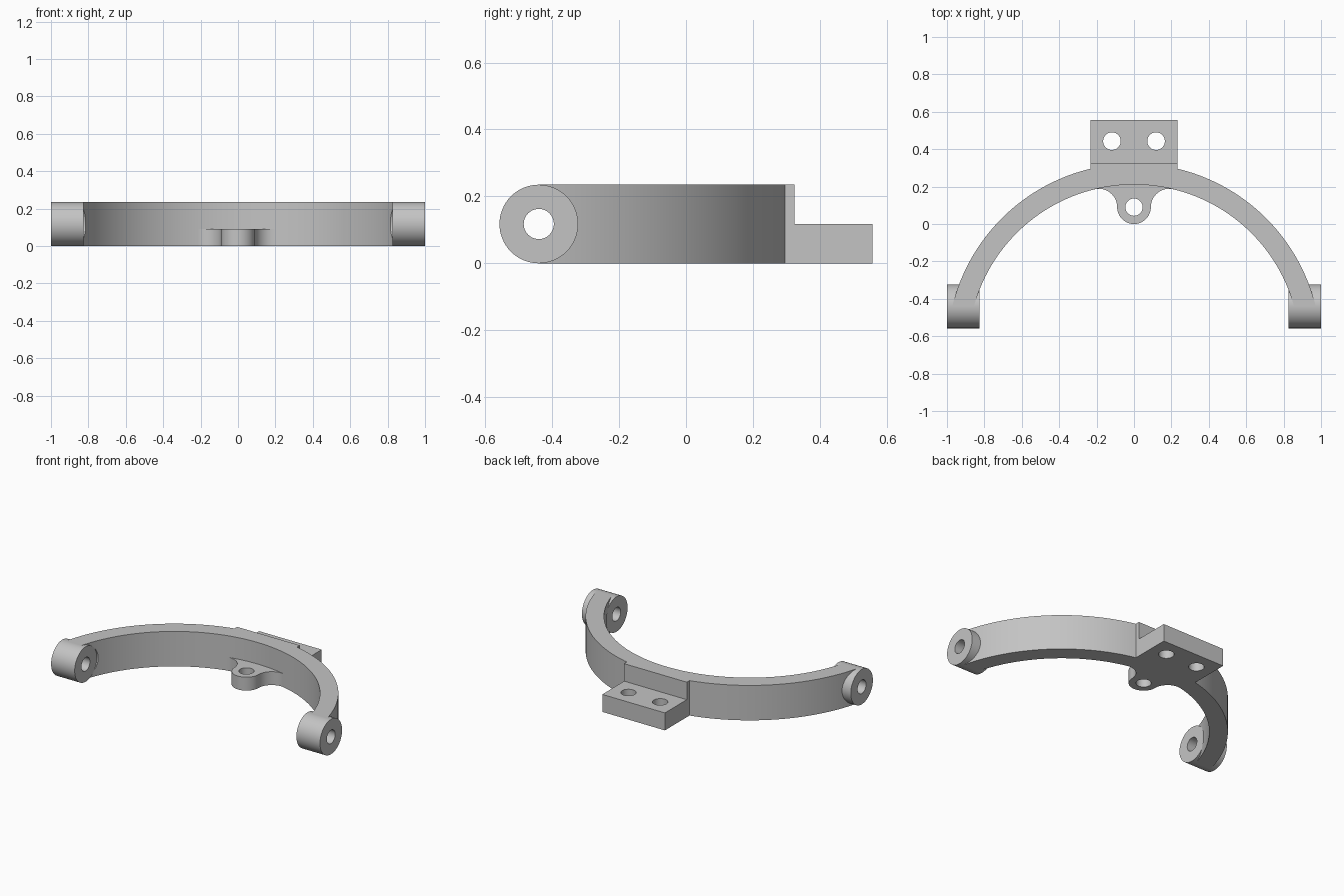
import bpy, bmesh
from math import sin, cos, asin, atan2, pi
from mathutils import Matrix

H = 0.235                      # full height of the bracket
ARC_Y = -0.677                 # centre of the curved arm
R_OUT, R_IN = 1.0, 0.888
END_Y = -0.44                  # line through both pivots
PLATE_X, WALL_Y, BACK_Y = 0.233, 0.324, 0.557
LUG_Y, LUG_R = 0.09, 0.09
BOSS_IN = 0.825                # inner face of each boss

if "Cube" in bpy.data.objects:
    bpy.data.objects.remove(bpy.data.objects["Cube"])

grey = bpy.data.materials.new("plain grey")
grey.use_nodes = True
grey.diffuse_color = (0.55, 0.55, 0.55, 1)
grey.node_tree.nodes["Principled BSDF"].inputs["Base Color"].default_value = grey.diffuse_color


def arc(cx, cy, r, a0, a1, n):
    steps = [a0 + (a1 - a0) * i / n for i in range(n + 1)]
    return [(cx + r * cos(a), cy + r * sin(a)) for a in steps]


def finish(name, bm):
    bmesh.ops.recalc_face_normals(bm, faces=bm.faces)
    mesh = bpy.data.meshes.new(name)
    bm.to_mesh(mesh)
    bm.free()
    mesh.materials.append(grey)
    obj = bpy.data.objects.new(name, mesh)
    bpy.context.collection.objects.link(obj)
    return obj


def prism(name, outline, height):
    bm = bmesh.new()
    face = bm.faces.new([bm.verts.new((x, y, 0)) for x, y in outline])
    top = bmesh.ops.extrude_face_region(bm, geom=[face])["geom"]
    verts = [v for v in top if isinstance(v, bmesh.types.BMVert)]
    bmesh.ops.translate(bm, verts=verts, vec=(0, 0, height))
    # the starting face must look down, so the shell is closed and outward
    return finish(name, bm)


def cylinder(name, centre, radius, depth, axis="Z"):
    bm = bmesh.new()
    turn = Matrix.Rotation(pi / 2, 4, "Y") if axis == "X" else Matrix()
    bmesh.ops.create_cone(bm, cap_ends=True, segments=64, radius1=radius, radius2=radius,
                          depth=depth, matrix=Matrix.Translation(centre) @ turn)
    return finish(name, bm)


def drill(obj, centre, radius, axis="Z"):
    cutter = cylinder("hole_cutter", centre, radius, 0.8, axis)
    cutter.hide_render = True
    mod = obj.modifiers.new("hole", "BOOLEAN")
    mod.operation, mod.solver, mod.object = "DIFFERENCE", "EXACT", cutter
    bpy.context.view_layer.objects.active = obj
    bpy.ops.object.modifier_apply(modifier=mod.name)
    bpy.data.objects.remove(cutter)


# Curved arm, with a flat wall at the back where the plate joins
def arm_angle(r):
    return asin((END_Y - ARC_Y) / r)


edge = pi / 2 - asin(PLATE_X / R_OUT)
right_side = arc(0, ARC_Y, R_OUT, arm_angle(R_OUT), edge, 40) + [(PLATE_X, WALL_Y)]
left_side = [(-x, y) for x, y in reversed(right_side)]
inner = arc(0, ARC_Y, R_IN, pi - arm_angle(R_IN), arm_angle(R_IN), 96)
arm = prism("curved_arm", right_side + left_side + inner, H)

# Mounting plate with two screw holes
plate = prism("mounting_plate", [(-PLATE_X, WALL_Y), (PLATE_X, WALL_Y),
                                 (PLATE_X, BACK_Y), (-PLATE_X, BACK_Y)], H / 2)
for side in (-1, 1):
    drill(plate, (side * 0.118, 0.443, 0), 0.047)

# Small lug inside the arm, with fillets tangent to both the nose and the arm
rise = LUG_Y - ARC_Y
fillet_r = (R_IN ** 2 - LUG_R ** 2 - rise ** 2) / (2 * (R_IN + LUG_R))
touch = atan2(rise, LUG_R + fillet_r)
fillet = arc(LUG_R + fillet_r, LUG_Y, fillet_r, touch, pi, 16)
nose = arc(0, LUG_Y, LUG_R, 0, -pi, 32)[1:-1]
mirrored = [(-x, y) for x, y in reversed(fillet)]
seat = arc(0, ARC_Y, R_IN, pi - touch, touch, 24)[1:-1]
lug = prism("inner_lug", fillet + nose + mirrored + seat, 0.09)
drill(lug, (0, LUG_Y, 0), 0.046)

# Pivot bosses at the arm ends, drilled through boss and arm together
parts = [arm, plate, lug]
for side, label in ((1, "left"), (-1, "right")):
    centre = (side * (1 + BOSS_IN) / 2, END_Y, H / 2)
    boss = cylinder(label + "_pivot_boss", centre, H / 2, 1 - BOSS_IN, "X")
    for part in (boss, arm):
        drill(part, centre, 0.045, "X")
    # clear the arm away from the inner face of the boss
    drill(arm, (side * (BOSS_IN - 0.4), END_Y, H / 2), H / 2, "X")
    parts.append(boss)

# Smooth the curves, keep the corners sharp
bpy.ops.object.select_all(action="DESELECT")
for part in parts:
    part.select_set(True)
bpy.context.view_layer.objects.active = arm
bpy.ops.object.shade_smooth_by_angle(angle=pi / 6)
